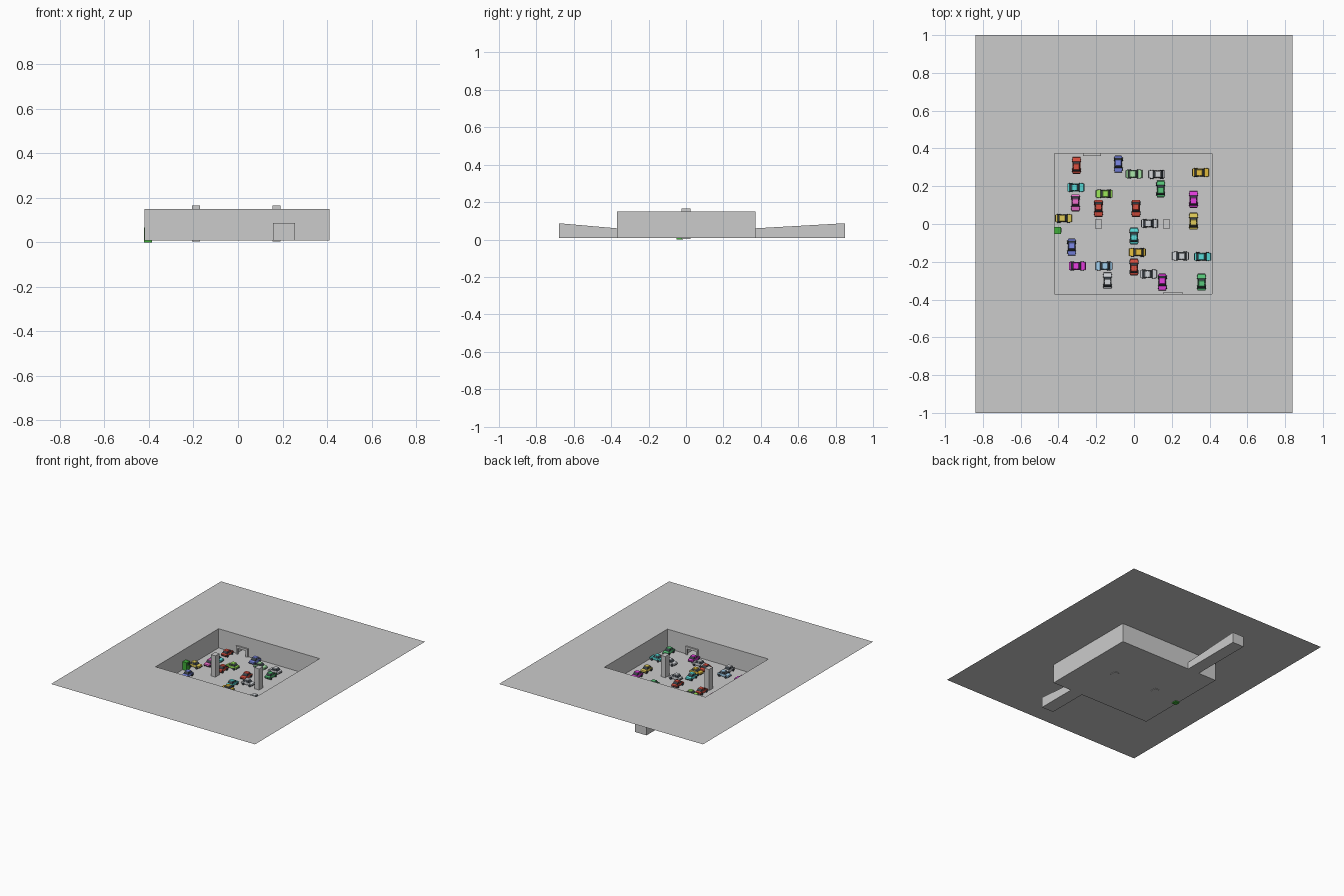
import bpy, bmesh, math
from mathutils import Matrix, Vector

if "Cube" in bpy.data.objects:
    bpy.data.objects.remove(bpy.data.objects["Cube"])

FLOOR, TOP = 0.008, 0.151
X0, X1, Y0, Y1 = -0.42, 0.412, -0.37, 0.372

_mats = {}


def material(name, rgb):
    if name not in _mats:
        m = bpy.data.materials.new(name)
        m.diffuse_color = (*rgb, 1)
        m.use_nodes = True
        m.node_tree.nodes["Principled BSDF"].inputs["Base Color"].default_value = m.diffuse_color
        _mats[name] = m
    return _mats[name]


def finish(bm, name, mats=()):
    me = bpy.data.meshes.new(name)
    bm.to_mesh(me)
    bm.free()
    for m in mats:
        me.materials.append(m)
    ob = bpy.data.objects.new(name, me)
    bpy.context.collection.objects.link(ob)
    return ob


def quad(bm, *pts):
    return bm.faces.new([bm.verts.new(p) for p in pts])


def box(bm, lo, hi, mat=0):
    size = [b - a for a, b in zip(lo, hi)]
    mid = [(a + b) / 2 for a, b in zip(lo, hi)]
    r = bmesh.ops.create_cube(bm, size=1, matrix=Matrix.Translation(mid) @ Matrix.Diagonal((*size, 1)))
    for f in {f for v in r["verts"] for f in v.link_faces}:
        f.material_index = mat
    return r["verts"]


def extrude_profile(bm, pts, half, top_half=None, mat=0):
    """Side profile in (x, z), widened along y; upper points may be narrower."""
    top_half = half if top_half is None else top_half
    zmin, zmax = min(p[1] for p in pts), max(p[1] for p in pts)
    w = [half + (top_half - half) * (p[1] - zmin) / (zmax - zmin) for p in pts]
    a = [bm.verts.new((x, -k, z)) for (x, z), k in zip(pts, w)]
    b = [bm.verts.new((x, k, z)) for (x, z), k in zip(pts, w)]
    fs = [bm.faces.new(a), bm.faces.new(b[::-1])]
    n = len(pts)
    fs += [bm.faces.new((a[i], b[i], b[(i + 1) % n], a[(i + 1) % n])) for i in range(n)]
    for f in fs:
        f.material_index = mat
    bmesh.ops.recalc_face_normals(bm, faces=fs)


# Ground sheet with a rectangular opening
bm = bmesh.new()
outer = [(-0.84, -1), (0.84, -1), (0.84, 1), (-0.84, 1)]
inner = [(X0, Y0), (X1, Y0), (X1, Y1), (X0, Y1)]
for i in range(4):
    j = (i + 1) % 4
    quad(bm, *[(*p, TOP) for p in (outer[i], outer[j], inner[j], inner[i])])
bmesh.ops.remove_doubles(bm, verts=bm.verts, dist=1e-5)
finish(bm, "ground_surface")

# Sunken hall: floor, side walls and end walls pierced by doorways
DOOR_H = 0.06
doors = [(0.157, 0.256, Y0, -0.68), (-0.27, -0.175, Y1, 0.85)]
bm = bmesh.new()
quad(bm, *[(*p, FLOOR) for p in inner])
quad(bm, (X0, Y0, FLOOR), (X0, Y1, FLOOR), (X0, Y1, TOP), (X0, Y0, TOP))
quad(bm, (X1, Y1, FLOOR), (X1, Y0, FLOOR), (X1, Y0, TOP), (X1, Y1, TOP))
for a, b, y, _ in doors:
    for x0, x1, z0 in ((X0, a, FLOOR), (b, X1, FLOOR), (a, b, DOOR_H)):
        p = [(x0, y, z0), (x1, y, z0), (x1, y, TOP), (x0, y, TOP)]
        quad(bm, *(p if y > 0 else p[::-1]))
finish(bm, "parking_hall")

# Access tunnels with rising ceilings, plus door frames
for name, (a, b, y, ye) in zip(("front", "back"), doors):
    bm = bmesh.new()
    n = [(a, y, FLOOR), (b, y, FLOOR), (b, y, DOOR_H), (a, y, DOOR_H)]
    e = [(a, ye, FLOOR), (b, ye, FLOOR), (b, ye, 0.087), (a, ye, 0.087)]
    for i in range(4):
        j = (i + 1) % 4
        quad(bm, n[i], n[j], e[j], e[i])
    quad(bm, *e)
    bmesh.ops.remove_doubles(bm, verts=bm.verts, dist=1e-5)
    finish(bm, name + "_tunnel")

    bm = bmesh.new()
    ya, yb = sorted((y, y - math.copysign(0.011, y)))
    box(bm, (a, ya, FLOOR), (a + 0.014, yb, DOOR_H))
    box(bm, (b - 0.014, ya, FLOOR), (b, yb, DOOR_H))
    box(bm, (a, ya, DOOR_H - 0.008), (b, yb, DOOR_H + 0.008))
    finish(bm, name + "_door_frame")

# Pillars
for name, x in (("left_pillar", -0.188), ("right_pillar", 0.172)):
    bm = bmesh.new()
    box(bm, (x - 0.018, -0.023, 0.004), (x + 0.018, 0.024, 0.166))
    finish(bm, name)

# Green ticket cabinet
bm = bmesh.new()
box(bm, (-0.422, -0.052, 0.0), (-0.386, -0.015, 0.068))
box(bm, (-0.386, -0.045, 0.042), (-0.384, -0.022, 0.058), 1)
finish(bm, "ticket_cabinet", [material("cabinet_green", (0.05, 0.42, 0.04)),
                              material("dark", (0.04, 0.05, 0.06))])

COL = dict(red=(0.7, 0.08, 0.05), blue=(0.2, 0.25, 0.8), mint=(0.4, 0.8, 0.4), silver=(0.65, 0.67, 0.7),
           orange=(0.8, 0.53, 0.05), cyan=(0.1, 0.72, 0.7), lime=(0.33, 0.8, 0.1), green=(0.1, 0.58, 0.2),
           pink=(0.85, 0.15, 0.6), magenta=(0.8, 0.05, 0.75), gold=(0.75, 0.6, 0.1), sky=(0.35, 0.62, 0.85))
car_meshes = {}


def car_mesh(color):
    bm = bmesh.new()
    # lower body
    extrude_profile(bm, [(-0.042, 0.008), (0.042, 0.008), (0.044, 0.015), (0.041, 0.022),
                         (0.018, 0.026), (-0.036, 0.026), (-0.043, 0.022)], 0.0205)
    # glass cabin and roof
    extrude_profile(bm, [(0.021, 0.025), (0.008, 0.040), (-0.022, 0.040), (-0.033, 0.025)],
                    0.0195, 0.0155, 1)
    extrude_profile(bm, [(0.009, 0.0395), (0.007, 0.0425), (-0.021, 0.0425), (-0.023, 0.0395)],
                    0.0165, 0.015)
    # wheels
    for x in (-0.026, 0.026):
        for y in (-0.019, 0.019):
            m = Matrix.Translation((x, y, 0.009)) @ Matrix.Rotation(math.pi / 2, 4, 'X')
            r = bmesh.ops.create_cone(bm, cap_ends=True, segments=12, radius1=0.009,
                                      radius2=0.009, depth=0.009, matrix=m)
            for f in {f for v in r["verts"] for f in v.link_faces}:
                f.material_index = 1
    # door pillars and bumpers
    for y in (-0.018, 0.018):
        box(bm, (-0.008, y - 0.002, 0.025), (-0.005, y + 0.002, 0.0395))
    for x in (-0.0435, 0.0435):
        box(bm, (x - 0.0015, -0.018, 0.009), (x + 0.0015, 0.018, 0.013), 1)
    ob = finish(bm, "car", [material("car_" + color, COL[color]), material("dark", (0.04, 0.05, 0.06))])
    return ob


# Cars: colour, x, y, heading in quarter turns
cars = [("red", -.305, .31, 1), ("blue", -.083, .317, 3), ("mint", 0, .265, 0), ("silver", .12, .263, 2),
        ("orange", .353, .272, 0), ("cyan", -.308, .193, 0), ("lime", -.158, .16, 2), ("green", .141, .185, 1),
        ("pink", -.31, .112, 3), ("red", -.188, .083, 3), ("red", .01, .083, 3), ("magenta", .315, .13, 1),
        ("gold", -.373, .03, 0), ("gold", .315, .015, 1), ("silver", .082, .003, 0), ("cyan", 0, -.064, 1),
        ("orange", .018, -.15, 2), ("blue", -.33, -.122, 3), ("magenta", -.3, -.222, 0), ("sky", -.16, -.222, 2),
        ("red", 0, -.228, 1), ("silver", .078, -.265, 0), ("silver", -.14, -.3, 1), ("magenta", .15, -.308, 3),
        ("silver", .246, -.17, 2), ("cyan", .363, -.173, 0), ("green", .358, -.308, 1)]
for color, x, y, turn in cars:
    if color in car_meshes:
        ob = bpy.data.objects.new("car", car_meshes[color])
        bpy.context.collection.objects.link(ob)
    else:
        ob = car_mesh(color)
        car_meshes[color] = ob.data
    ob.name = color + "_car"
    ob.location = (x, y, FLOOR)
    ob.rotation_euler.z = turn * math.pi / 2
